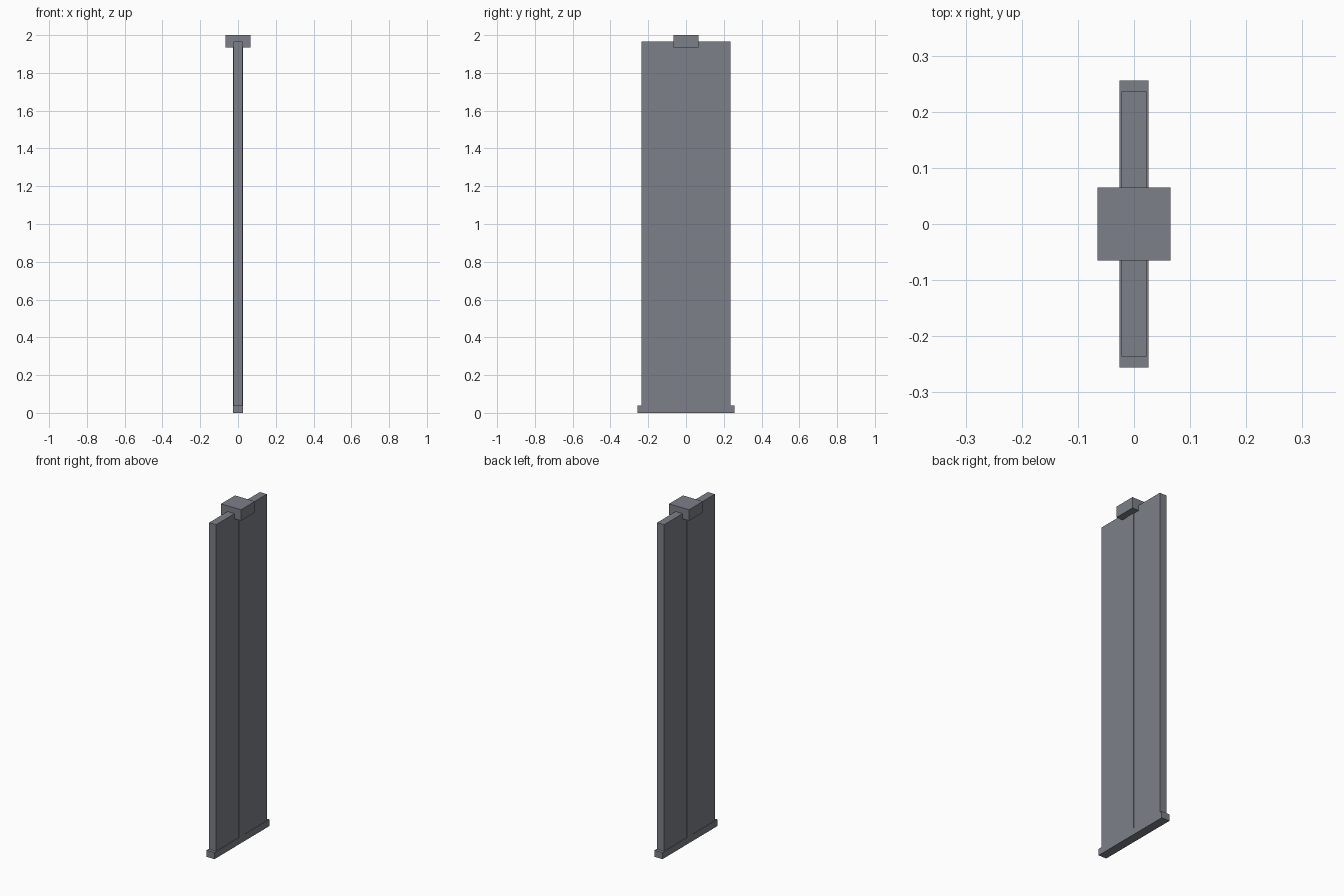
import bpy

if "Cube" in bpy.data.objects:
    bpy.data.objects.remove(bpy.data.objects["Cube"])

steel = bpy.data.materials.new("steel grey")
steel.diffuse_color = (0.2, 0.215, 0.245, 1)
steel.use_nodes = True
steel.node_tree.nodes["Principled BSDF"].inputs["Base Color"].default_value = steel.diffuse_color


def box(name, half_x, half_y, z0, z1):
    """Axis-aligned box centred on the z axis."""
    bpy.ops.mesh.primitive_cube_add(size=1, location=(0, 0, (z0 + z1) / 2))
    ob = bpy.context.object
    ob.name = name
    ob.scale = (2 * half_x, 2 * half_y, z1 - z0)
    bpy.ops.object.transform_apply(location=False, rotation=False, scale=True)
    ob.data.materials.append(steel)
    return ob


# Bottom rail, slightly longer and thicker than the panel
box("base_rail", 0.026, 0.256, 0.0, 0.039)
# Tall thin panel
box("panel", 0.0227, 0.2365, 0.02, 1.966)
# Central post, standing slightly proud of both panel faces
box("centre_post", 0.026, 0.026, 0.02, 1.95)
# Square cap on top of the post
box("post_cap", 0.065, 0.065, 1.935, 2.0)
